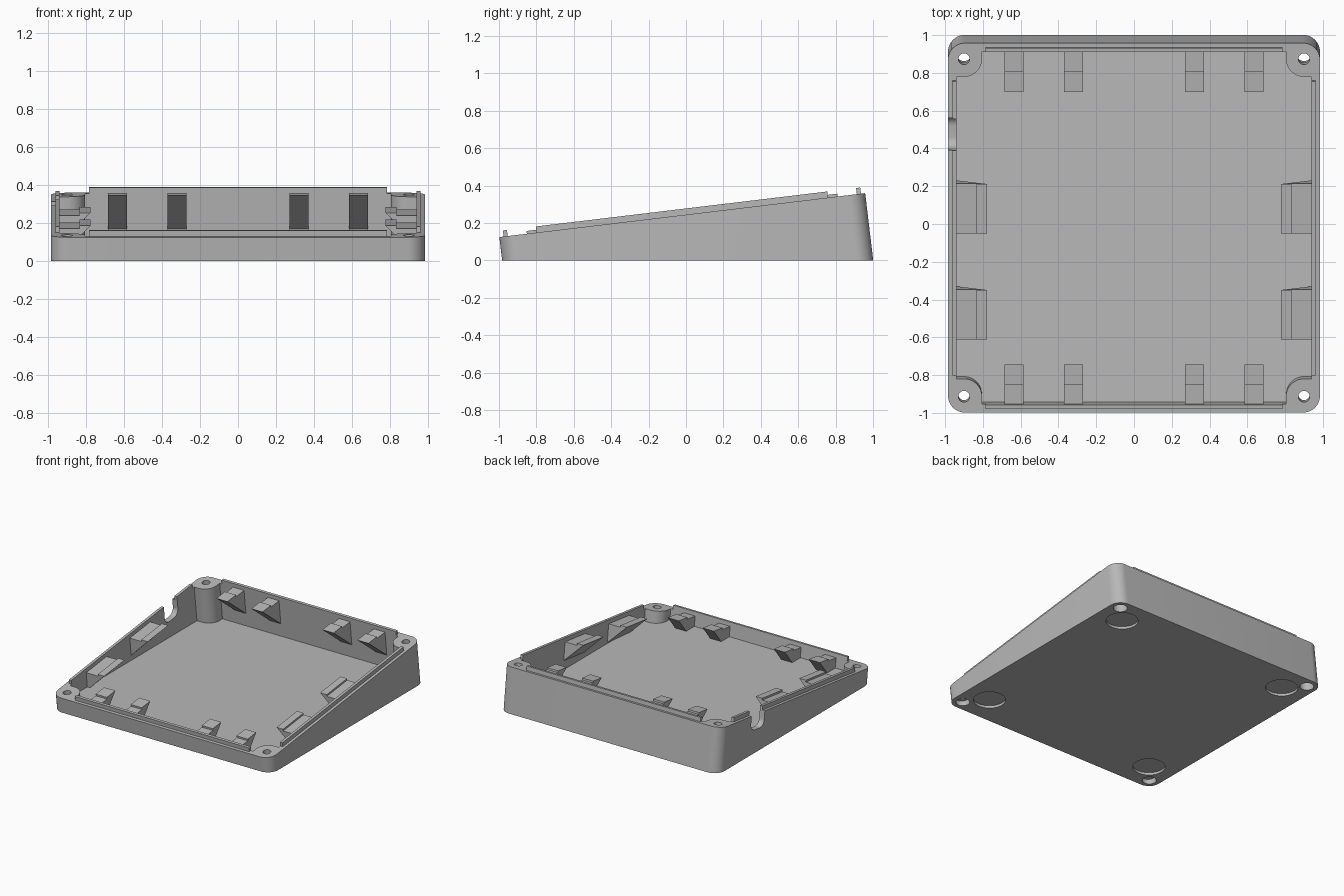
import bpy, bmesh, math
from mathutils import Matrix, Vector

cube = bpy.data.objects.get("Cube")
if cube:
    bpy.data.objects.remove(cube, do_unlink=True)

grey = bpy.data.materials.new("plain_grey")
grey.use_nodes = True
COLOUR = (0.48, 0.48, 0.48, 1)
grey.diffuse_color = COLOUR
grey.node_tree.nodes["Principled BSDF"].inputs["Base Color"].default_value = COLOUR

# Frame of the sloping rim: x across, y up the slope, z out of the rim plane
TILT = Matrix.Translation((0, -0.02, 0.2425)) @ Matrix.Rotation(math.atan(0.12), 4, 'X')
SIDEWAYS = Matrix(((0, 0, 1), (1, 0, 0), (0, 1, 0))).to_4x4()  # extrude along x
HALF, INNER, BOSS, BOSS_R = 0.985, 0.94, 0.9, 0.095


def arc(cx, cy, r, start, end, n):
    angles = [math.radians(start + (end - start) * i / n) for i in range(n + 1)]
    return [(cx + r * math.cos(t), cy + r * math.sin(t)) for t in angles]


def circle(cx, cy, r, n=40):
    return arc(cx, cy, r, 0, 360, n)[:-1]


def rectangle(x0, x1, y0, y1):
    return [(x0, y0), (x1, y0), (x1, y1), (x0, y1)]


def rounded(x0, x1, y0, y1, r):
    corners = ((x1 - r, y1 - r), (x0 + r, y1 - r), (x0 + r, y0 + r), (x1 - r, y0 + r))
    return [p for k, (cx, cy) in enumerate(corners)
            for p in arc(cx, cy, r, 90 * k, 90 * k + 90, 10)]


def prism(name, outline, low, high, matrix=TILT, floor=None):
    """Extrude an outline, and optionally slice it off level at a floor height."""
    bm = bmesh.new()
    base = bm.faces.new([bm.verts.new((a, b, low)) for a, b in outline])
    up = bmesh.ops.extrude_face_region(bm, geom=[base])
    bmesh.ops.translate(bm, vec=(0, 0, high - low),
                        verts=[v for v in up["geom"] if isinstance(v, bmesh.types.BMVert)])
    bmesh.ops.transform(bm, matrix=matrix, verts=bm.verts)
    if floor is not None:
        geom = bm.verts[:] + bm.edges[:] + bm.faces[:]
        bmesh.ops.bisect_plane(bm, geom=geom, plane_co=(0, 0, floor),
                               plane_no=(0, 0, 1), clear_inner=True)
        rim = [e for e in bm.edges if e.is_boundary]
        if rim:
            bmesh.ops.contextual_create(bm, geom=rim)
    bmesh.ops.recalc_face_normals(bm, faces=bm.faces)
    mesh = bpy.data.meshes.new(name)
    bm.to_mesh(mesh)
    bm.free()
    mesh.materials.append(grey)
    obj = bpy.data.objects.new(name, mesh)
    bpy.context.collection.objects.link(obj)
    return obj


def activate(obj):
    bpy.ops.object.select_all(action='DESELECT')
    obj.select_set(True)
    bpy.context.view_layer.objects.active = obj


def cut(target, cutter):
    cutter.hide_render = True
    mod = target.modifiers.new("cut", 'BOOLEAN')
    mod.operation = 'DIFFERENCE'
    mod.solver = 'EXACT'
    mod.object = cutter
    activate(target)
    bpy.ops.object.modifier_apply(modifier=mod.name)
    bpy.data.objects.remove(cutter, do_unlink=True)


# Wedge-shaped tray with a level base
tray = prism("tray", rounded(-HALF, HALF, -HALF, HALF, 0.09), -0.7, 0, floor=0)

# Hollow, leaving a rounded screw boss in each corner
hollow = []
for k in range(4):
    turn = Matrix.Rotation(math.radians(90 * k), 2)
    corner = [(INNER, BOSS - BOSS_R)] + arc(BOSS, BOSS, BOSS_R, 270, 180, 14)
    corner.append((BOSS - BOSS_R, INNER))
    hollow += [tuple(turn @ Vector(p)) for p in corner]
cut(tray, prism("hollow_cutter", hollow, -0.7, 0.2, floor=0.05))

# Screw holes, counterbores and round foot recesses
for sx in (-1, 1):
    for sy in (-1, 1):
        cut(tray, prism("hole_cutter", circle(sx * BOSS, sy * BOSS, 0.03), -0.7, 0.2))
        cut(tray, prism("bore_cutter", circle(sx * BOSS, sy * BOSS, 0.052), -0.7, -0.09))
        cut(tray, prism("foot_cutter", circle(sx * 0.77, 0.018 + sy * 0.763, 0.12),
                        -0.1, 0.02, Matrix()))

# Cable notch in the right-hand wall
NOTCH = (0.415, 0.585)
cut(tray, prism("notch_cutter", rounded(*NOTCH, -0.12, 0.15, 0.055),
                -1.1, -0.87, TILT @ SIDEWAYS))
activate(tray)
bpy.ops.object.shade_smooth_by_angle(angle=math.radians(30))

# Locating lips standing on the inner half of the rim
LIP_IN, LIP_OUT, LIP_END = INNER, 0.962, 0.785
lips = {
    "front_lip": (-LIP_END, LIP_END, -LIP_OUT, -LIP_IN),
    "back_lip": (-LIP_END, LIP_END, LIP_IN, LIP_OUT),
    "left_lip": (LIP_IN, LIP_OUT, -LIP_END, LIP_END),
    "right_lip_long": (-LIP_OUT, -LIP_IN, -LIP_END, NOTCH[0]),
    "right_lip_short": (-LIP_OUT, -LIP_IN, NOTCH[1], LIP_END),
}
for name, extent in lips.items():
    prism(name, rectangle(*extent), -0.01, 0.033)


# Stepped brackets with sloping undersides
def bracket(name, step, inner, start, end, angle):
    wall, top = 0.945, 0.015
    profile = [(wall, 0), (step, 0), (step, top), (inner, top), (wall, top + inner - wall)]
    turn = Matrix.Rotation(math.radians(angle), 4, 'Z')
    prism(name, profile, start, end, TILT @ turn @ SIDEWAYS, floor=0.03)


for x in (-0.635, -0.32, 0.32, 0.635):
    bracket("back_bracket", 0.837, 0.727, x - 0.05, x + 0.05, 0)
    bracket("front_bracket", 0.837, 0.727, x - 0.05, x + 0.05, 180)
for u in (-0.595, -0.03):
    bracket("right_bracket", 0.835, 0.777, u, u + 0.265, 90)
    bracket("left_bracket", 0.835, 0.777, -u - 0.265, -u, -90)
